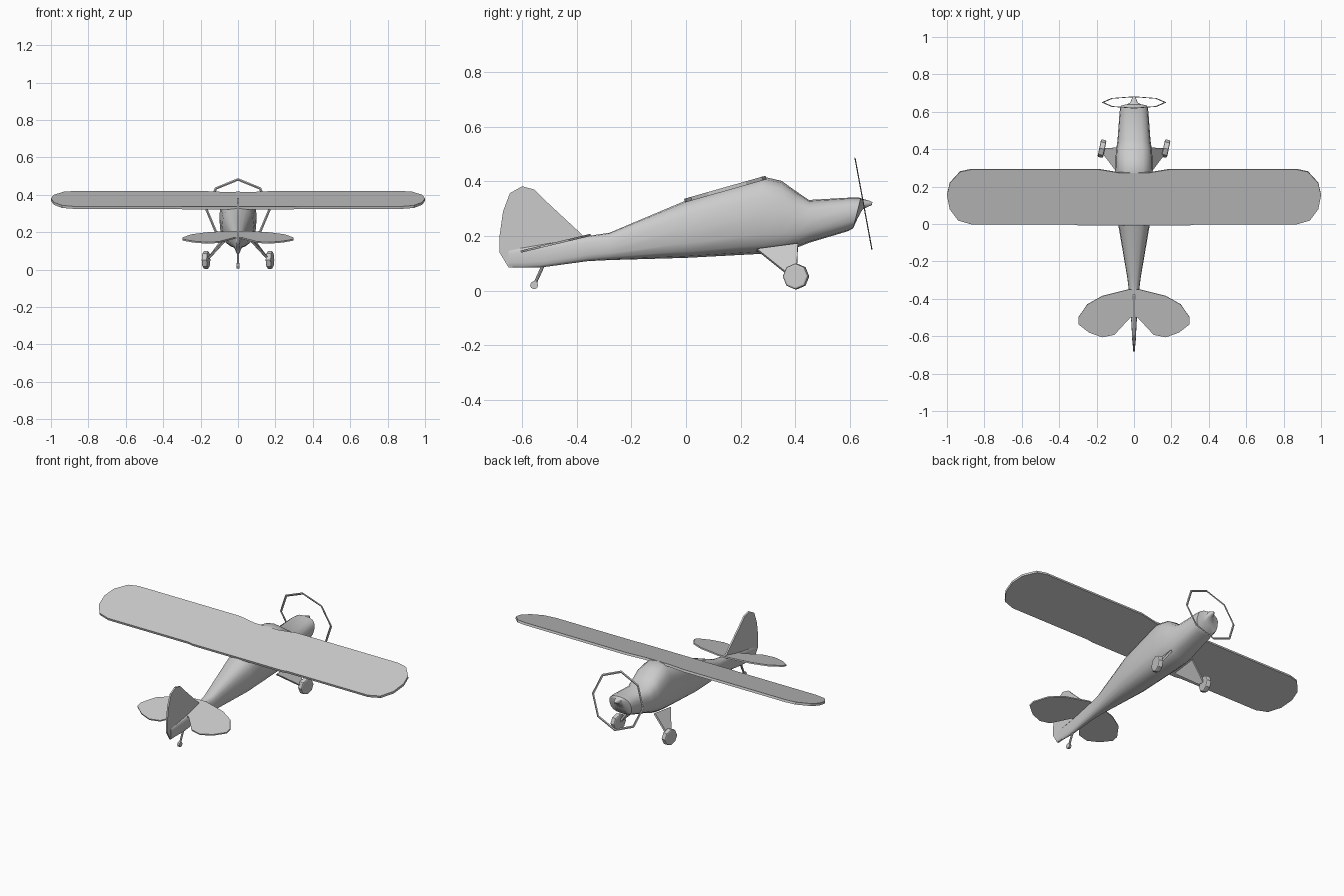
import bpy, bmesh, math
from mathutils import Vector

if "Cube" in bpy.data.objects:
    bpy.data.objects.remove(bpy.data.objects["Cube"])


def add_mesh(name, verts, faces, smooth=None):
    me = bpy.data.meshes.new(name)
    me.from_pydata(verts, [], faces)
    bm = bmesh.new()
    bm.from_mesh(me)
    bmesh.ops.recalc_face_normals(bm, faces=bm.faces[:])
    bm.to_mesh(me)
    bm.free()
    ob = bpy.data.objects.new(name, me)
    bpy.context.collection.objects.link(ob)
    if smooth:
        shade(ob, smooth)
    return ob


def shade(ob, angle):
    bpy.ops.object.select_all(action='DESELECT')
    ob.select_set(True)
    bpy.context.view_layer.objects.active = ob
    bpy.ops.object.shade_smooth_by_angle(angle=math.radians(angle))


def plate(name, pts, thick):
    """Flat outline given thickness on both sides."""
    ob = add_mesh(name, pts, [range(len(pts))])
    mod = ob.modifiers.new("Thickness", 'SOLIDIFY')
    mod.thickness, mod.offset = thick, 0
    return ob


def loft(name, stations, n=16):
    """Skin over rounded sections: y, bottom z, top z, half width, tilt."""
    verts, faces = [], []
    for y, zb, zt, w, tilt in stations:
        for i in range(n):
            a = 2 * math.pi * i / n
            c, s = math.cos(a), math.sin(a)
            p = 0.75
            dz = math.copysign(abs(s) ** p, s) * (zt - zb) / 2
            verts.append((math.copysign(abs(c) ** p, c) * w, y + tilt * dz, (zb + zt) / 2 + dz))
    for k in range(len(stations) - 1):
        for i in range(n):
            j = (i + 1) % n
            faces.append((k * n + i, k * n + j, k * n + n + j, k * n + n + i))
    faces += [range(n), range(len(verts) - n, len(verts))]
    return add_mesh(name, verts, faces, 40)


# Fuselage with nose and spinner in one skin
loft("fuselage", [
    (-0.65, 0.085, 0.150, 0.008, 0), (-0.53, 0.085, 0.170, 0.014, 0),
    (-0.36, 0.108, 0.200, 0.027, 0), (-0.28, 0.112, 0.212, 0.037, 0),
    (0.00, 0.120, 0.330, 0.085, 0), (0.28, 0.135, 0.418, 0.100, 0),
    (0.35, 0.143, 0.402, 0.099, 0), (0.40, 0.155, 0.366, 0.095, 0),
    (0.45, 0.175, 0.332, 0.088, 0), (0.60, 0.218, 0.341, 0.077, 0.1),
    (0.626, 0.228, 0.340, 0.073, 0.25), (0.636, 0.265, 0.337, 0.040, 0.2),
    (0.648, 0.297, 0.335, 0.020, 0.1), (0.672, 0.309, 0.329, 0.011, 0.1),
    (0.682, 0.314, 0.324, 0.005, 0.1)])

# Wing: one sloping plate with rounded tips and a notch at the windscreen
half = [(0.08, 0.275), (0.19, 0.293), (0.87, 0.293), (0.93, 0.28), (0.985, 0.22),
        (1.0, 0.155), (0.985, 0.08), (0.94, 0.02), (0.87, 0.0), (0.33, 0.0), (0.30, -0.005)]
outline = half + [(-x, y) for x, y in reversed(half)]
plate("wing", [(x, y, 0.331 + 0.283 * y) for x, y in outline], 0.014)

# Tail fin
fin = [(-0.37, 0.195), (-0.51, 0.325), (-0.555, 0.37), (-0.60, 0.382), (-0.645, 0.357),
       (-0.67, 0.29), (-0.683, 0.20), (-0.683, 0.14), (-0.65, 0.085), (-0.53, 0.09)]
plate("tail_fin", [(0, y, z) for y, z in fin], 0.010)

# Tailplane halves
stab = [(0.0, -0.35), (0.03, -0.35), (0.17, -0.385), (0.25, -0.43), (0.298, -0.50),
        (0.298, -0.535), (0.24, -0.58), (0.17, -0.605), (0.105, -0.592), (0.02, -0.50), (0.0, -0.50)]
for side, tag in ((-1, "left"), (1, "right")):
    plate(tag + "_tailplane", [(side * x, y, 0.204 + 0.24 * (y + 0.35)) for x, y in stab], 0.008)

    # Landing gear leg
    plate(tag + "_gear_leg", [(side * x, y, z) for x, y, z in (
        (0.075, 0.26, 0.150), (0.075, 0.41, 0.170), (0.158, 0.405, 0.060), (0.158, 0.37, 0.062))], 0.012)

    # Main wheel
    bpy.ops.mesh.primitive_cylinder_add(vertices=8, radius=0.048, depth=0.03,
                                        location=(side * 0.171, 0.403, 0.052),
                                        rotation=(math.radians(12), math.pi / 2, 0))
    wheel = bpy.context.object
    wheel.name = tag + "_wheel"
    bev = wheel.modifiers.new("Rounded rim", 'BEVEL')
    bev.width, bev.segments, bev.angle_limit = 0.007, 2, math.radians(60)

# Tail wheel strut and small wheel
a, b = Vector((0, -0.515, 0.11)), Vector((0, -0.556, 0.02))
bpy.ops.mesh.primitive_cylinder_add(vertices=8, radius=0.006, depth=(a - b).length, location=(a + b) / 2)
strut = bpy.context.object
strut.name = "tail_wheel_strut"
strut.rotation_euler = (a - b).to_track_quat('Z', 'Y').to_euler()
bpy.ops.mesh.primitive_cylinder_add(vertices=8, radius=0.015, depth=0.014, location=b,
                                    rotation=(0, math.pi / 2, 0))
bpy.context.object.name = "tail_wheel"

# Thin eight-sided propeller ring, leaning back
bpy.ops.mesh.primitive_torus_add(major_segments=8, minor_segments=4, major_radius=0.167,
                                 minor_radius=0.007, location=(0, 0.650, 0.318),
                                 rotation=(math.radians(-79.5), 0, 0))
ring = bpy.context.object
ring.name = "propeller_ring"
ring.scale.z = 0.3
